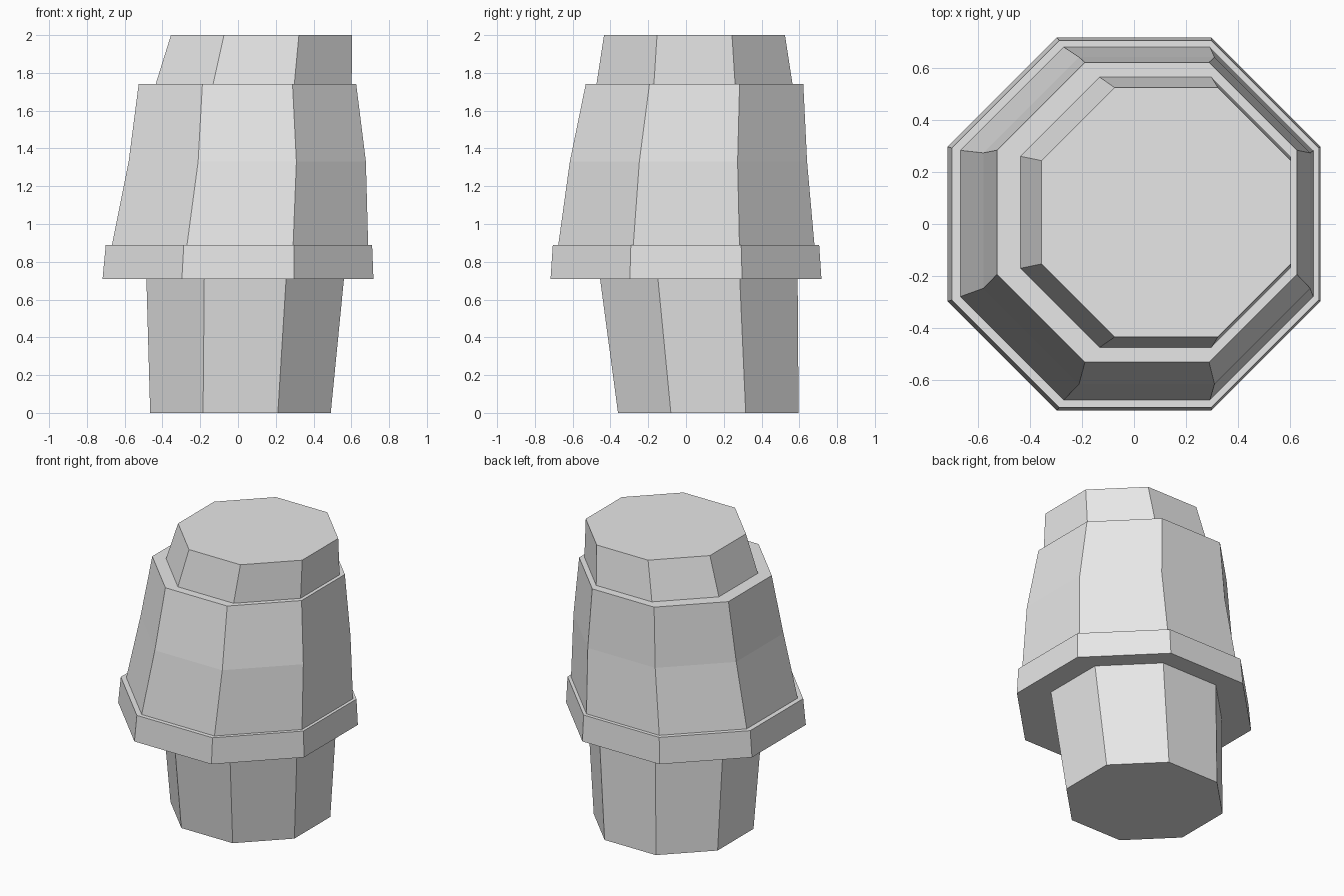
import bpy
import bmesh
from math import cos, sin, pi

if "Cube" in bpy.data.objects:
    bpy.data.objects.remove(bpy.data.objects["Cube"], do_unlink=True)

SIDES = 8

grey = bpy.data.materials.new("plain grey")
grey.use_nodes = True
grey.diffuse_color = (0.8, 0.8, 0.8, 1)
grey.node_tree.nodes["Principled BSDF"].inputs["Base Color"].default_value = (0.8, 0.8, 0.8, 1)


def loft(name, sections):
    """Closed octagonal solid; each section is (z, centre x, centre y, half width)."""
    bm = bmesh.new()
    rings = []
    for z, cx, cy, half in sections:
        radius = half / cos(pi / SIDES)
        angles = [2 * pi * (i + 0.5) / SIDES for i in range(SIDES)]
        rings.append([bm.verts.new((cx + radius * cos(a), cy + radius * sin(a), z))
                      for a in angles])
    for low, high in zip(rings, rings[1:]):
        for i in range(SIDES):
            j = (i + 1) % SIDES
            bm.faces.new((low[i], low[j], high[j], high[i]))
    bm.faces.new(rings[0][::-1])
    bm.faces.new(rings[-1])
    bmesh.ops.recalc_face_normals(bm, faces=bm.faces)
    mesh = bpy.data.meshes.new(name)
    bm.to_mesh(mesh)
    bm.free()
    mesh.materials.append(grey)
    obj = bpy.data.objects.new(name, mesh)
    bpy.context.collection.objects.link(obj)
    return obj


# Leaning lower stem
loft("lower_stem", [(0, 0.013, 0.118, 0.478), (0.71, 0.038, 0.068, 0.523)])

# Wide collar
loft("collar", [(0.71, 0, 0, 0.717), (0.89, 0.005, 0, 0.705)])

# Tapering body, bent slightly at the middle
loft("body", [(0.89, 0.011, 0.002, 0.678), (1.33, 0.049, 0.013, 0.628),
              (1.74, 0.05, 0.045, 0.576)])

# Offset top cap
loft("top_cap", [(1.74, 0.083, 0.045, 0.519), (2, 0.124, 0.045, 0.479)])
